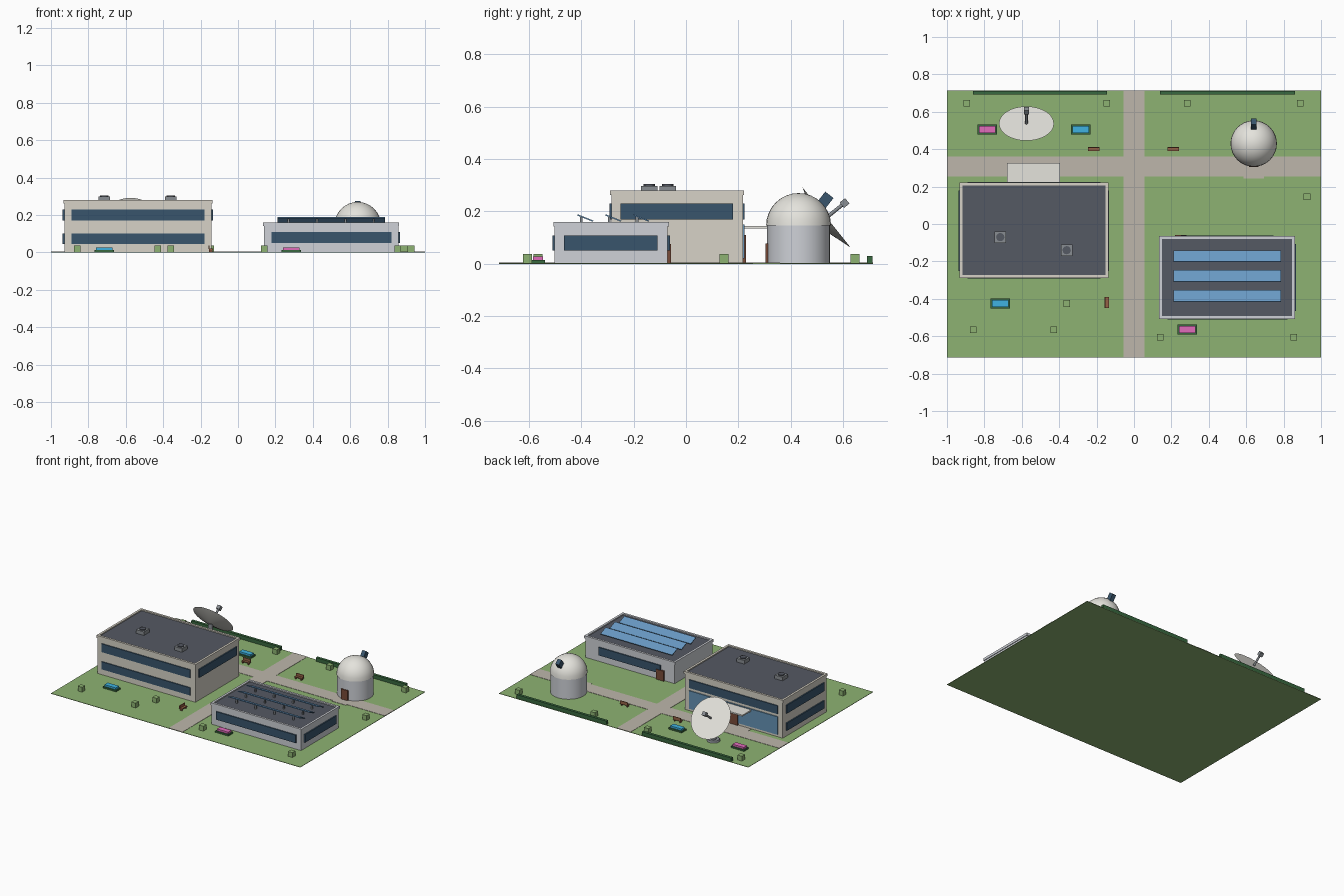
import bpy, bmesh, math
from mathutils import Vector

if "Cube" in bpy.data.objects:
    bpy.data.objects.remove(bpy.data.objects["Cube"])


def mat(name, r, g, b):
    m = bpy.data.materials.new(name)
    m.diffuse_color = (r, g, b, 1)
    m.use_nodes = True
    m.node_tree.nodes["Principled BSDF"].inputs["Base Color"].default_value = m.diffuse_color
    return m


GRASS = mat("grass", 0.27, 0.45, 0.17)
PATH = mat("path", 0.51, 0.47, 0.41)
BEIGE = mat("beige_wall", 0.68, 0.65, 0.57)
PALE = mat("pale_wall", 0.62, 0.64, 0.68)
ROOF = mat("roof", 0.09, 0.10, 0.125)
GLASS = mat("dark_glass", 0.04, 0.09, 0.15)
LOBBY = mat("lobby_glass", 0.13, 0.29, 0.46)
SOLAR = mat("solar", 0.14, 0.32, 0.55)
WHITE = mat("white", 0.78, 0.77, 0.72)
METAL = mat("metal", 0.25, 0.27, 0.29)
BROWN = mat("brown", 0.19, 0.07, 0.04)
WOOD = mat("wood", 0.30, 0.12, 0.06)
HEDGE = mat("hedge", 0.04, 0.14, 0.05)
PINK = mat("pink", 0.75, 0.15, 0.50)
BLUE = mat("blue", 0.05, 0.45, 0.75)


def finish(bm, name, material, loc=(0, 0, 0), rot=(0, 0, 0), smooth=False):
    me = bpy.data.meshes.new(name)
    bm.to_mesh(me)
    bm.free()
    me.materials.append(material)
    ob = bpy.data.objects.new(name, me)
    bpy.context.collection.objects.link(ob)
    ob.location, ob.rotation_euler = loc, rot
    if smooth:
        bpy.ops.object.select_all(action='DESELECT')
        ob.select_set(True)
        bpy.context.view_layer.objects.active = ob
        bpy.ops.object.shade_smooth_by_angle(angle=math.radians(35))
    return ob


def block(name, material, size, loc, rot=(0, 0, 0)):
    bm = bmesh.new()
    bmesh.ops.create_cube(bm, size=1)
    bmesh.ops.scale(bm, vec=size, verts=bm.verts)
    return finish(bm, name, material, loc, rot)


def box(name, material, x0, x1, y0, y1, z0, z1):
    return block(name, material, (x1 - x0, y1 - y0, z1 - z0),
                 ((x0 + x1) / 2, (y0 + y1) / 2, (z0 + z1) / 2))


def cone(name, material, r1, r2, depth, loc, rot=(0, 0, 0), n=32):
    bm = bmesh.new()
    bmesh.ops.create_cone(bm, cap_ends=True, segments=n, radius1=r1, radius2=r2, depth=depth)
    return finish(bm, name, material, loc, rot, True)


def building(name, wall, x0, x1, y0, y1, h):
    box(name + "_walls", wall, x0, x1, y0, y1, 0.001, h - 0.012)
    box(name + "_roof", ROOF, x0 + 0.008, x1 - 0.008, y0 + 0.008, y1 - 0.008, h - 0.013, h - 0.008)
    # parapet ring
    o, t = 0.005, 0.016
    for i, (a, b) in enumerate(((y0 - o, y0 - o + t), (y1 + o - t, y1 + o))):
        box(f"{name}_parapet_y{i}", wall, x0 - o, x1 + o, a, b, h - 0.018, h)
    for i, (a, b) in enumerate(((x0 - o, x0 - o + t), (x1 + o - t, x1 + o))):
        box(f"{name}_parapet_x{i}", wall, a, b, y0 - o + t, y1 + o - t, h - 0.018, h)


# Grounds and paths
box("lawn", GRASS, -1, 1, -0.715, 0.715, 0, 0.003)
box("long_path", PATH, -0.055, 0.055, -0.715, 0.715, 0.001, 0.005)
for s, a, b in (("left", -1, -0.055), ("right", 0.055, 1)):
    box(s + "_cross_path", PATH, a, b, 0.255, 0.36, 0.001, 0.005)
box("entrance_path", PATH, -0.68, -0.40, 0.22, 0.255, 0.001, 0.005)
box("observatory_path", PATH, 0.585, 0.695, 0.243, 0.255, 0.001, 0.005)

# Main two-storey building
building("main_building", BEIGE, -0.928, -0.142, -0.285, 0.217, 0.28)
for i, (a, b) in enumerate(((0.045, 0.10), (0.17, 0.23))):
    box(f"main_front_window_{i}", GLASS, -0.89, -0.18, -0.292, -0.28, a, b)
    box(f"main_left_window_{i}", GLASS, -0.937, -0.92, -0.25, 0.18, a, b)
box("main_right_window", GLASS, -0.15, -0.133, -0.25, 0.18, 0.17, 0.23)
box("main_back_window", GLASS, -0.89, -0.18, 0.21, 0.224, 0.17, 0.23)
box("lobby_window", LOBBY, -0.89, -0.18, 0.21, 0.224, 0.02, 0.15)
box("main_door", BROWN, -0.575, -0.505, 0.21, 0.229, 0.003, 0.11)
box("entrance_canopy", WHITE, -0.68, -0.395, 0.215, 0.325, 0.135, 0.145)

# Rooftop cooling units
for i, (x, y) in enumerate(((-0.715, -0.07), (-0.36, -0.14))):
    box(f"cooling_unit_{i}", METAL, x - 0.031, x + 0.031, y - 0.031, y + 0.031, 0.27, 0.298)
    cone(f"cooling_fan_{i}", ROOF, 0.022, 0.022, 0.008, (x, y, 0.301), n=16)

# Low laboratory building
building("lab", PALE, 0.14, 0.857, -0.502, -0.07, 0.16)
box("lab_front_window", GLASS, 0.18, 0.82, -0.51, -0.495, 0.05, 0.108)
box("lab_right_window", GLASS, 0.85, 0.866, -0.466, -0.108, 0.05, 0.108)
box("lab_back_window", GLASS, 0.25, 0.745, -0.077, -0.062, 0.05, 0.108)
box("lab_door", BROWN, 0.22, 0.28, -0.077, -0.058, 0.003, 0.075)

# Tilted solar panels on short posts
tilt = math.atan2(0.024, 0.06)
for i, y in enumerate((-0.172, -0.278, -0.385)):
    block(f"solar_panel_{i}", SOLAR, (0.575, 0.065, 0.005), (0.4975, y, 0.175), (-tilt, 0, 0))
    for j in range(4):
        x = 0.27 + j * 0.152
        box(f"panel_post_{i}_{j}", METAL, x - 0.005, x + 0.005, y - 0.02, y - 0.01, 0.15, 0.178)

# Observatory
ox, oy = 0.64, 0.43
cone("observatory_drum", PALE, 0.12, 0.12, 0.147, (ox, oy, 0.0745))
bm = bmesh.new()
bmesh.ops.create_uvsphere(bm, u_segments=32, v_segments=16, radius=0.124)
bmesh.ops.delete(bm, geom=[v for v in bm.verts if v.co.z < -0.001], context='VERTS')
bmesh.ops.holes_fill(bm, edges=[e for e in bm.edges if e.is_boundary], sides=0)
finish(bm, "observatory_dome", WHITE, (ox, oy, 0.146), smooth=True)
block("telescope", GLASS, (0.029, 0.04, 0.10), (ox, 0.517, 0.224), (-math.radians(38), 0, 0))
box("observatory_door", BROWN, ox - 0.026, ox + 0.026, 0.304, 0.33, 0.003, 0.078)

# Satellite dish
ang = math.radians(51.3)
n = Vector((0, math.sin(ang), math.cos(ang)))
c = Vector((-0.575, 0.537, 0.177))
rot = (-ang, 0, 0)
cone("dish", WHITE, 0.025, 0.147, 0.04, c - n * 0.02, rot)
cone("dish_feed_arm", METAL, 0.007, 0.007, 0.085, c + n * 0.0425, rot, 12)
block("dish_feed_head", METAL, (0.027, 0.027, 0.027), c + n * 0.088, rot)
cone("dish_post", METAL, 0.02, 0.016, 0.155, (c.x, 0.505, 0.0785), n=16)
cone("dish_base", METAL, 0.045, 0.04, 0.014, (c.x, 0.505, 0.009), n=16)

# Benches
for i, (x, y, r) in enumerate(((-0.215, 0.40, 0), (0.21, 0.40, 0), (-0.145, -0.42, math.pi / 2))):
    def part(name, material, size, px, py, pz):
        block(f"bench_{i}_{name}", material, size,
              (x + px * math.cos(r) - py * math.sin(r), y + px * math.sin(r) + py * math.cos(r), pz), (0, 0, r))
    part("seat", WOOD, (0.06, 0.022, 0.006), 0, 0, 0.017)
    part("back", WOOD, (0.06, 0.005, 0.02), 0, 0.009, 0.028)
    for s in (-1, 1):
        part(f"leg_{s}", BROWN, (0.006, 0.018, 0.014), s * 0.022, 0, 0.008)

# Flower beds
for i, (x, y, m) in enumerate(((-0.785, 0.505, PINK), (-0.285, 0.505, BLUE),
                               (-0.715, -0.425, BLUE), (0.285, -0.565, PINK))):
    box(f"flower_bed_{i}", HEDGE, x - 0.053, x + 0.053, y - 0.027, y + 0.027, 0.002, 0.014)
    box(f"flowers_{i}", m, x - 0.045, x + 0.045, y - 0.019, y + 0.019, 0.012, 0.027)

# Square shrubs
for i, (x, y) in enumerate(((-0.895, 0.645), (-0.145, 0.645), (0.285, 0.645), (0.89, 0.645),
                            (0.925, 0.145), (-0.36, -0.425), (-0.86, -0.565), (-0.43, -0.565),
                            (0.14, -0.605), (0.855, -0.605))):
    box(f"shrub_{i}", GRASS, x - 0.0175, x + 0.0175, y - 0.0175, y + 0.0175, 0.002, 0.038)

# Back hedges
for s, a, b in (("left", -0.86, -0.145), ("right", 0.14, 0.86)):
    box(s + "_hedge", HEDGE, a, b, 0.692, 0.712, 0.002, 0.03)
